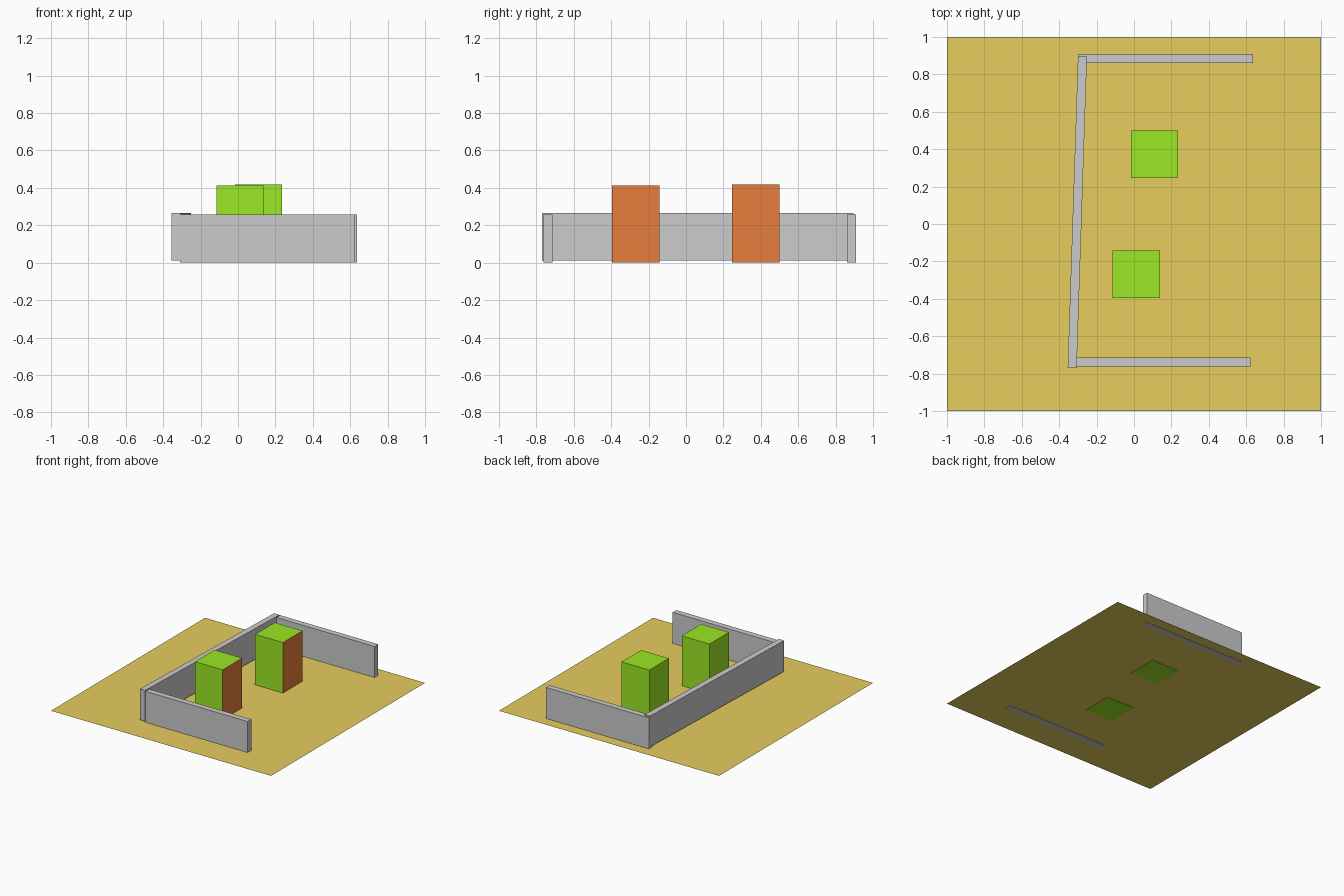
import bpy, math

if "Cube" in bpy.data.objects:
    bpy.data.objects.remove(bpy.data.objects["Cube"])


def material(name, rgb):
    m = bpy.data.materials.new(name)
    m.diffuse_color = (*rgb, 1)
    m.use_nodes = True
    m.node_tree.nodes["Principled BSDF"].inputs["Base Color"].default_value = m.diffuse_color
    return m


tan = material("sand", (0.8, 0.61, 0.11))
green = material("green", (0.333, 0.8, 0.017))
brown = material("brown", (0.8, 0.21, 0.045))


def box(name, centre, size, turn=0.0):
    bpy.ops.mesh.primitive_cube_add(size=1, location=centre, rotation=(0, 0, turn))
    ob = bpy.context.object
    ob.name = name
    ob.scale = size
    return ob


# Flat ground sheet, a hair above the footings
bpy.ops.mesh.primitive_plane_add(size=2, location=(0, 0, 0.003))
base = bpy.context.object
base.name = "base_sheet"
base.data.materials.append(tan)

# Low walls: two short sides and a slightly turned back wall
box("front_wall", (0.156, -0.739, 0.129), (0.932, 0.048, 0.258))
box("rear_wall", (0.169, 0.886, 0.129), (0.936, 0.048, 0.258))
box("long_wall", (-0.303, 0.064, 0.140), (0.048, 1.665, 0.254), -0.033)

# Two green blocks with a brown face towards +x
for name, x, y, h in (("front_block", 0.012, -0.269, 0.413),
                      ("rear_block", 0.110, 0.373, 0.418)):
    block = box(name, (x, y, h / 2), (0.252, 0.253, h))
    block.data.materials.append(green)
    block.data.materials.append(brown)
    for face in block.data.polygons:
        face.material_index = 1 if face.normal.x > 0.9 else 0
